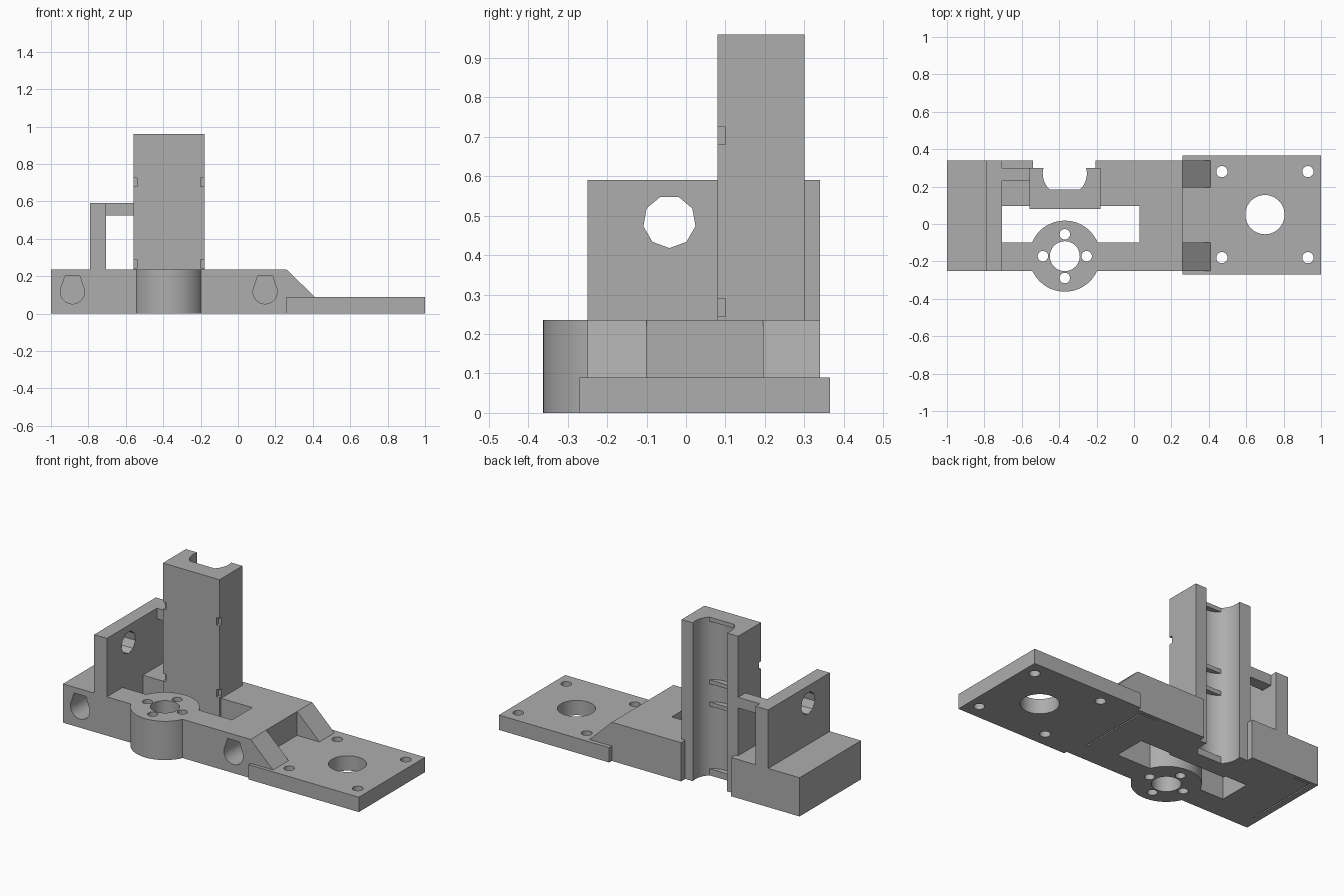
import bpy, bmesh, math

old = bpy.data.objects.get("Cube")
if old:
    bpy.data.objects.remove(old, do_unlink=True)

GREY = (0.42, 0.42, 0.42, 1.0)
grey = bpy.data.materials.new("plain grey")
grey.use_nodes = True
grey.diffuse_color = GREY
grey.node_tree.nodes["Principled BSDF"].inputs["Base Color"].default_value = GREY


def prism(name, outline, axis, lo, hi):
    """Extrude a 2D outline along an axis from lo to hi."""
    place = {"X": lambda a, b, t: (t, a, b),
             "Y": lambda a, b, t: (a, t, b),
             "Z": lambda a, b, t: (a, b, t)}[axis]
    bm = bmesh.new()
    ends = [[bm.verts.new(place(a, b, t)) for a, b in outline] for t in (lo, hi)]
    for ring in ends:
        bm.faces.new(ring)
    n = len(outline)
    for i in range(n):
        j = (i + 1) % n
        bm.faces.new((ends[0][i], ends[0][j], ends[1][j], ends[1][i]))
    bmesh.ops.recalc_face_normals(bm, faces=bm.faces)
    mesh = bpy.data.meshes.new(name)
    bm.to_mesh(mesh)
    bm.free()
    mesh.materials.append(grey)
    obj = bpy.data.objects.new(name, mesh)
    bpy.context.collection.objects.link(obj)
    return obj


def box(name, x0, x1, y0, y1, z0, z1):
    return prism(name, [(x0, y0), (x1, y0), (x1, y1), (x0, y1)], "Z", z0, z1)


def arc(cx, cy, r, n=48, start=0.0, sweep=360.0):
    steps = n if sweep == 360 else n - 1
    angles = [math.radians(start + sweep * i / steps) for i in range(n)]
    return [(cx + r * math.cos(a), cy + r * math.sin(a)) for a in angles]


def drill(name, x, y, r, n=32):
    return prism(name, arc(x, y, r, n), "Z", -0.1, 1.1)


def cut(target, *cutters):
    """Subtract each cutter from the target, then remove it."""
    for cutter in cutters:
        mod = target.modifiers.new("cut", "BOOLEAN")
        mod.operation = "DIFFERENCE"
        mod.solver = "EXACT"
        mod.object = cutter
        bpy.context.view_layer.update()
        graph = bpy.context.evaluated_depsgraph_get()
        mesh = bpy.data.meshes.new_from_object(target.evaluated_get(graph))
        target.modifiers.clear()
        target.data = mesh
        bpy.data.objects.remove(cutter, do_unlink=True)


CX = -0.37        # shared centre of the hub and the column
HUB_Y = -0.172
TOP = 0.235       # top of the base
BACK = 0.34

# Base block, with the middle window and the notch behind the column
base = box("base_block", -1, 0.26, -0.25, BACK, 0, TOP)
cut(base,
    box("window", -0.705, 0.03, -0.10, 0.095, -0.1, 0.4),
    box("column_seat", -0.56, -0.18, 0.08, 0.30, -0.1, 0.4),
    box("back_notch", -0.54, -0.205, 0.25, 0.5, -0.1, 0.4),
    drill("hub_seat", CX, HUB_Y, 0.19, 64))

# Blind rod sockets and thin relief slots underneath
for side in (-1, 1):
    x = CX + side * 0.515
    socket = arc(x, 0.117, 0.065, 20, 150, 240) + [(x + 0.04, 0.2), (x - 0.04, 0.2)]
    cut(base, prism("socket", socket, "Y", -0.4, 0.26))
    sx = CX + side * 0.59
    ex = sx - side * 0.11
    cut(base, box("slot", sx - 0.004, sx + 0.004, -0.14, 0.32, -0.1, 0.2),
        box("slot_end", min(sx, ex), max(sx, ex), 0.312, 0.32, -0.1, 0.2))

# Sloped gussets between the base and the plate
for name, y0, y1 in (("front_gusset", -0.25, -0.10), ("back_gusset", 0.195, BACK)):
    prism(name, [(0.26, 0.09), (0.41, 0.09), (0.26, TOP)], "Y", y0, y1)

# Mounting plate
plate = box("mounting_plate", 0.26, 1, -0.27, 0.365, 0, 0.09)
cut(plate, drill("shaft_hole", 0.70, 0.05, 0.105, 48))
for x in (0.47, 0.93):
    for y in (-0.18, 0.28):
        cut(plate, drill("screw_hole", x, y, 0.03))

# Round hub with a central bore and four screw holes
hub = drill("nut_hub", CX, HUB_Y, 0.19, 64)
for v in hub.data.vertices:
    v.co.z = TOP if v.co.z > 0.5 else 0
cut(hub, drill("bore", CX, HUB_Y, 0.08, 48))
for x, y in arc(CX, HUB_Y, 0.117, 4):
    cut(hub, drill("hub_screw", x, y, 0.028))

# Tall column with a round bearing channel open at the back
column = box("bearing_column", -0.56, -0.18, 0.08, 0.30, 0, 0.96)
cut(column, drill("channel", CX, 0.27, 0.118, 64))
for z in (0.245, 0.68):
    for x in (-0.56, -0.18):
        cut(column, box("tie_notch", x - 0.02, x + 0.02, 0.0, 0.10, z, z + 0.045))

# Ribs that separate the bearings inside the channel
rib = arc(CX, 0.27, 0.118, 24, 226, 88)
for i, (z0, z1) in enumerate(((0, 0.04), (0.42, 0.445), (0.555, 0.58), (0.935, 0.96))):
    prism("bearing_rib_%d" % (i + 1), rib, "Z", z0, z1)

# Upright wall with a nine-sided hole, and the bridge to the column
wall = box("upright_wall", -0.79, -0.705, -0.25, BACK, TOP, 0.59)
cut(wall, prism("wall_hole", arc(-0.042, 0.485, 0.067, 9, -90), "X", -1, -0.5))
box("bridge", -0.705, -0.56, 0.23, 0.30, 0.525, 0.59)

# Smooth the round walls while keeping the edges sharp
for obj in (hub, column, plate, base):
    bpy.ops.object.select_all(action="DESELECT")
    bpy.context.view_layer.objects.active = obj
    obj.select_set(True)
    bpy.ops.object.shade_smooth_by_angle(angle=math.radians(20))
